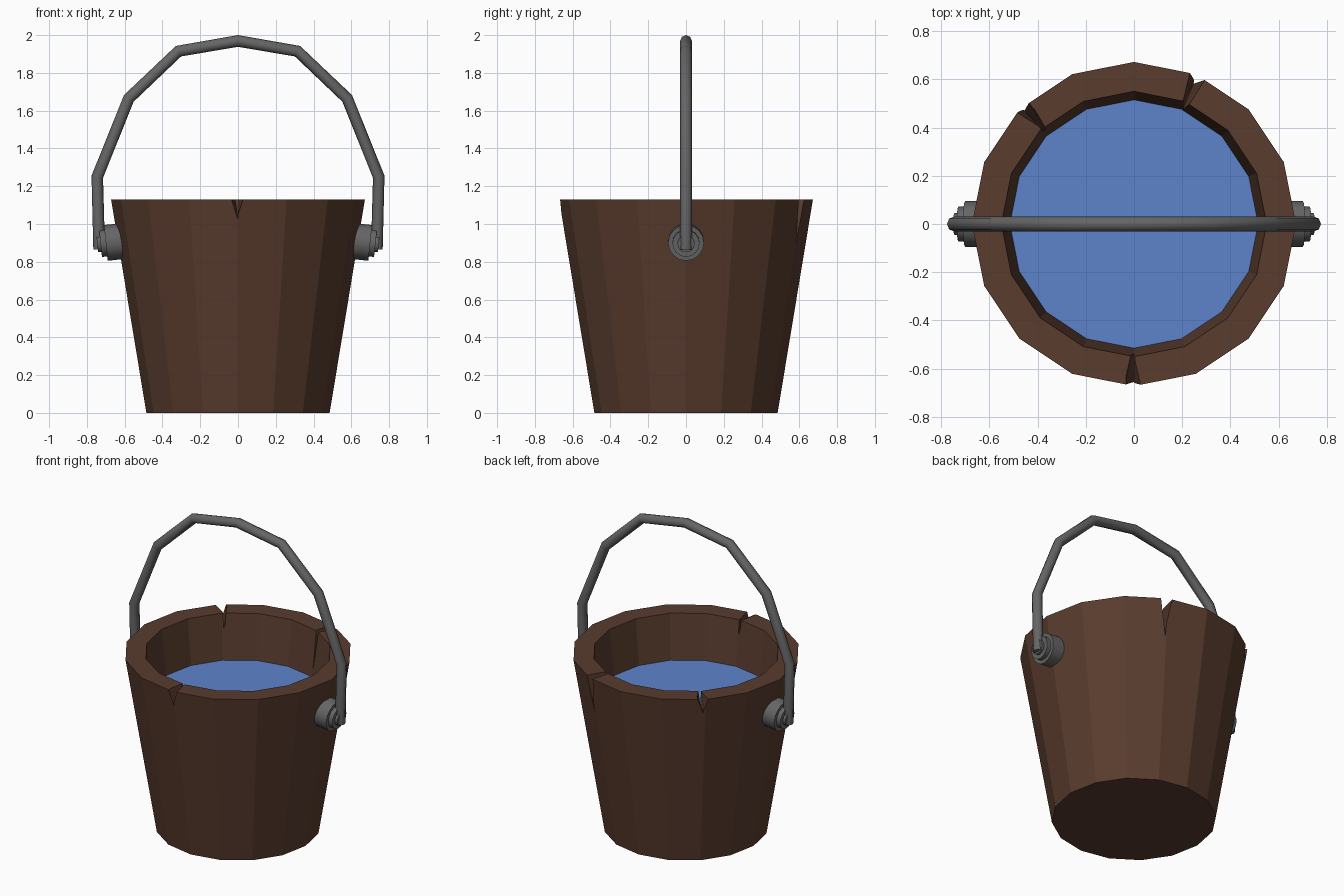
import bpy, bmesh, math
from mathutils import Matrix, Vector

if "Cube" in bpy.data.objects:
    bpy.data.objects.remove(bpy.data.objects["Cube"])

SIDES = 16


def material(name, rgb):
    m = bpy.data.materials.new(name)
    m.diffuse_color = (*rgb, 1)
    m.use_nodes = True
    m.node_tree.nodes["Principled BSDF"].inputs["Base Color"].default_value = m.diffuse_color
    return m


wood = material("wood", (0.10, 0.045, 0.027))
iron = material("iron", (0.13, 0.13, 0.13))
blue = material("water", (0.11, 0.23, 0.60))


def add_object(name, bm, mat=None):
    bmesh.ops.recalc_face_normals(bm, faces=bm.faces[:])
    me = bpy.data.meshes.new(name)
    bm.to_mesh(me)
    bm.free()
    ob = bpy.data.objects.new(name, me)
    bpy.context.collection.objects.link(ob)
    if mat:
        me.materials.append(mat)
    return ob


def activate(ob):
    bpy.ops.object.select_all(action='DESELECT')
    ob.select_set(True)
    bpy.context.view_layer.objects.active = ob


def lathe(name, profile, mat, sides=SIDES):
    """Rings of (radius, z) joined by quads and capped at both ends."""
    bm = bmesh.new()
    rings = [[bm.verts.new((r * math.cos(2 * math.pi * i / sides),
                            r * math.sin(2 * math.pi * i / sides), z))
              for i in range(sides)] for r, z in profile]
    for a, b in zip(rings, rings[1:]):
        for i in range(sides):
            j = (i + 1) % sides
            bm.faces.new((a[i], a[j], b[j], b[i]))
    bm.faces.new(rings[0])
    if len(rings) > 1:
        bm.faces.new(rings[-1])
    return add_object(name, bm, mat)


# Tapered bucket with a thick wall and an inner floor
bucket = lathe("bucket", [(0.485, 0), (0.672, 1.13), (0.55, 1.13), (0.425, 0.1)], wood)

# Cracks in the rim: angle, outer width, inner width, outer depth, inner depth
for angle, w_out, w_in, d_out, d_in in ((-90, 0.07, 0.006, 0.11, 0.09),
                                        (67, 0.072, 0.02, 0.23, 0.25),
                                        (134, 0.07, 0.006, 0.10, 0.09)):
    bm = bmesh.new()
    ends = []
    for r, w, d in ((0.50, w_in, d_in), (0.70, w_out, d_out)):
        k = (d + 0.05) / d
        ends.append([bm.verts.new(p) for p in ((r, -w * k / 2, 1.18),
                                               (r, w * k / 2, 1.18),
                                               (r, 0, 1.13 - d))])
    a, b = ends
    bm.faces.new(a)
    bm.faces.new(b)
    for i in range(3):
        j = (i + 1) % 3
        bm.faces.new((a[i], a[j], b[j], b[i]))
    bm.transform(Matrix.Rotation(math.radians(angle), 4, 'Z'))
    cutter = add_object("crack_cutter", bm)
    cutter.hide_render = True
    mod = bucket.modifiers.new("crack", 'BOOLEAN')
    mod.operation = 'DIFFERENCE'
    mod.solver = 'EXACT'
    mod.object = cutter
    activate(bucket)
    bpy.ops.object.modifier_apply(modifier=mod.name)
    bpy.data.objects.remove(cutter)

# Water surface
lathe("water", [(0.515, 0.84)], blue)

# Stepped handle mounts on both sides, tilted slightly downwards
for side, name in ((1, "right_mount"), (-1, "left_mount")):
    mount = lathe(name, [(0.095, -0.10), (0.095, 0), (0.072, 0), (0.072, 0.028),
                         (0.045, 0.028), (0.045, 0.045)], iron)
    mount.data.transform(Matrix.Translation((side * 0.70, 0, 0.90))
                         @ Matrix.Rotation(side * math.radians(96), 4, 'Y'))
    activate(mount)
    bpy.ops.object.shade_smooth_by_angle(angle=math.radians(30))

# Bent rod handle
half = [(0.735, 0.865), (0.745, 1.25), (0.578, 1.665), (0.315, 1.915)]
path = [(-x, z) for x, z in half] + [(0, 1.969)] + half[::-1]
cu = bpy.data.curves.new("handle", 'CURVE')
cu.dimensions = '3D'
cu.bevel_depth = 0.031
cu.bevel_resolution = 2
cu.use_fill_caps = True
sp = cu.splines.new('POLY')
sp.points.add(len(path) - 1)
for p, (x, z) in zip(sp.points, path):
    p.co = (x, 0, z, 1)
cu.materials.append(iron)
handle = bpy.data.objects.new("handle", cu)
bpy.context.collection.objects.link(handle)
activate(handle)
bpy.ops.object.convert(target='MESH')
bpy.ops.object.shade_smooth_by_angle(angle=math.radians(50))
